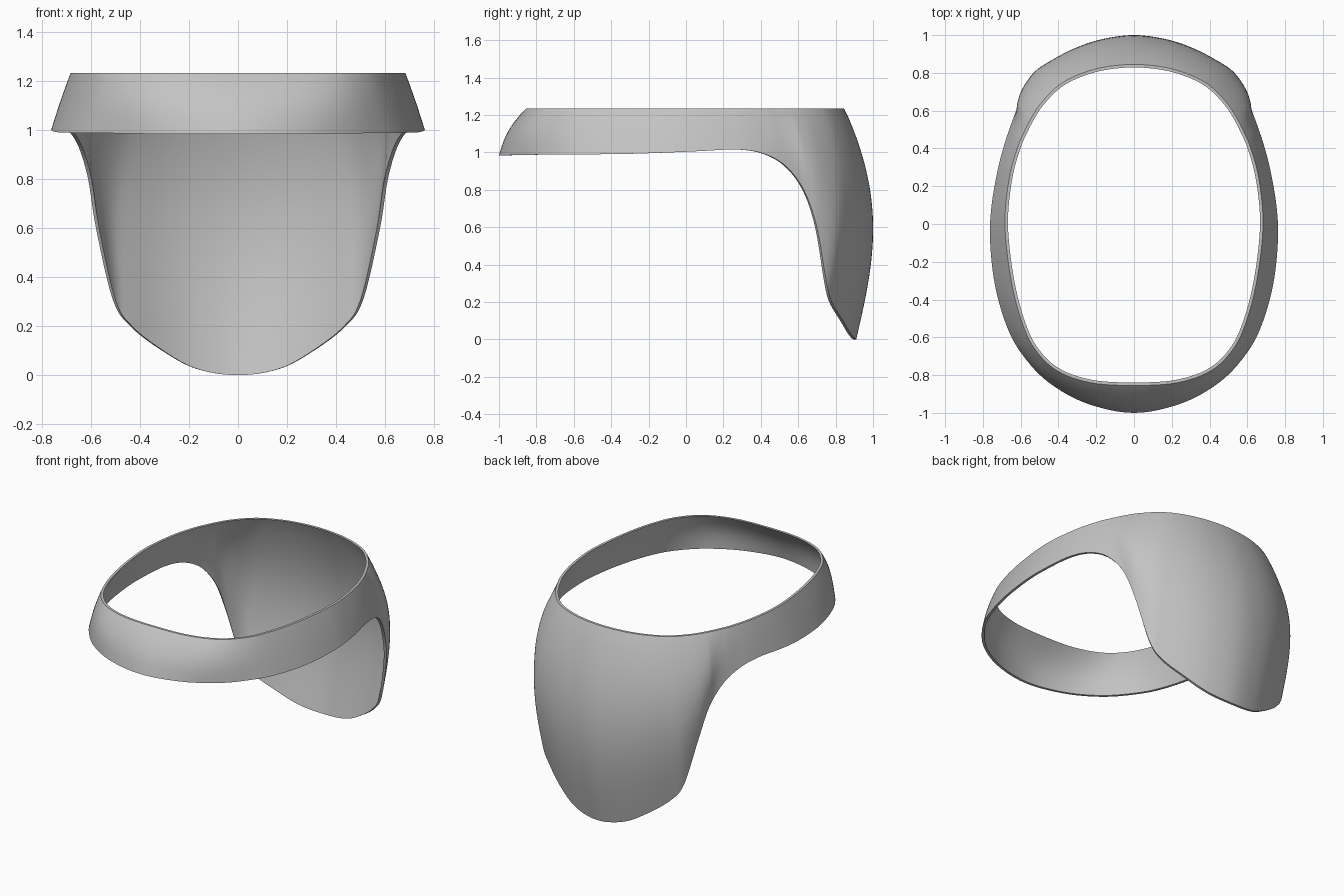
import bpy
import bmesh
import math
from mathutils import Vector

TOP_Z = 1.235      # height of the flat upper rim
THICKNESS = 0.016  # wall thickness, measured horizontally
STEPS = 6          # columns between neighbouring stations
ROWS = 24          # faces from the upper rim to the lower edge

# Half outline from back centre to front centre:
# upper rim x, y, then lower edge x, y, z
STATIONS = [
    (0, .845, 0, .91, 0),
    (.13, .835, .17, .885, .026),
    (.24, .81, .31, .84, .1),
    (.35, .765, .44, .78, .2),
    (.425, .712, .512, .75, .31),
    (.5, .63, .58, .7, .6),
    (.55, .55, .612, .63, .8),
    (.585, .48, .65, .53, .93),
    (.615, .41, .69, .41, .995),
    (.655, .27, .725, .27, 1.016),
    (.68, .09, .755, .09, 1.008),
    (.68, -.07, .762, -.09, 1),
    (.65, -.3, .735, -.33, .992),
    (.6, -.5, .67, -.55, .99),
    (.53, -.655, .585, -.7, .99),
    (.41, -.775, .45, -.84, .987),
    (.23, -.84, .25, -.95, .985),
    (0, -.855, 0, -1, .985),
]


def spline(a, b, c, d, t):
    """Catmull-Rom point between b and c."""
    return 0.5 * (2 * b + (c - a) * t + (2 * a - 5 * b + 4 * c - d) * t ** 2
                  + (3 * (b - c) + d - a) * t ** 3)


def smooth_loop(points):
    n = len(points)
    return [spline(points[i - 1], points[i], points[(i + 1) % n],
                   points[(i + 2) % n], s / STEPS)
            for i in range(n) for s in range(STEPS)]


def mirrored(half):
    return half + [Vector((-p.x, p.y, p.z)) for p in half[-2:0:-1]]


def wall_column(top, bottom, normal):
    """Bulging strip from rim to lower edge, then back up the inner side."""
    length = top.z - bottom.z
    fullness = min(1, 0.1 + normal.y ** 2 + max(0, length - 0.24) * 3)
    bulge = 0.1 * length * fullness
    outer = []
    for r in range(ROWS + 1):
        t = r / ROWS
        swell = bulge * math.sin(math.pi * t ** 0.9)
        outer.append(top.lerp(bottom, t) + normal * swell)
    return outer + [p - normal * THICKNESS for p in reversed(outer)]


def build_band():
    upper = smooth_loop(mirrored([Vector((s[0], s[1], TOP_Z)) for s in STATIONS]))
    lower = smooth_loop(mirrored([Vector(s[2:]) for s in STATIONS]))
    n = len(upper)
    bm = bmesh.new()
    columns = []
    for i in range(n):
        along = upper[(i + 1) % n] - upper[i - 1]
        normal = Vector((-along.y, along.x, 0)).normalized()
        points = wall_column(upper[i], lower[i], normal)
        columns.append([bm.verts.new(p) for p in points])
    # Join each closed column to the next one around the ring
    for i in range(n):
        a, b = columns[i], columns[(i + 1) % n]
        for j in range(len(a)):
            k = (j + 1) % len(a)
            bm.faces.new((a[j], a[k], b[k], b[j]))
    bmesh.ops.recalc_face_normals(bm, faces=bm.faces)
    mesh = bpy.data.meshes.new("curved_band")
    bm.to_mesh(mesh)
    bm.free()
    obj = bpy.data.objects.new("curved_band", mesh)
    bpy.context.collection.objects.link(obj)
    return obj


def make_material(name, colour):
    mat = bpy.data.materials.new(name)
    mat.use_nodes = True
    mat.diffuse_color = colour
    for node in mat.node_tree.nodes:
        if node.type == 'BSDF_PRINCIPLED':
            node.inputs["Base Color"].default_value = colour
    return mat


default = bpy.data.objects.get("Cube")
if default:
    bpy.data.objects.remove(default, do_unlink=True)

# Ring with a long rounded flap at the back
band = build_band()
band.data.materials.append(make_material("plain_grey", (0.55, 0.55, 0.55, 1)))

# Smooth walls with crisp rim edges
bpy.ops.object.select_all(action='DESELECT')
band.select_set(True)
bpy.context.view_layer.objects.active = band
bpy.ops.object.shade_smooth_by_angle(angle=math.radians(40))
